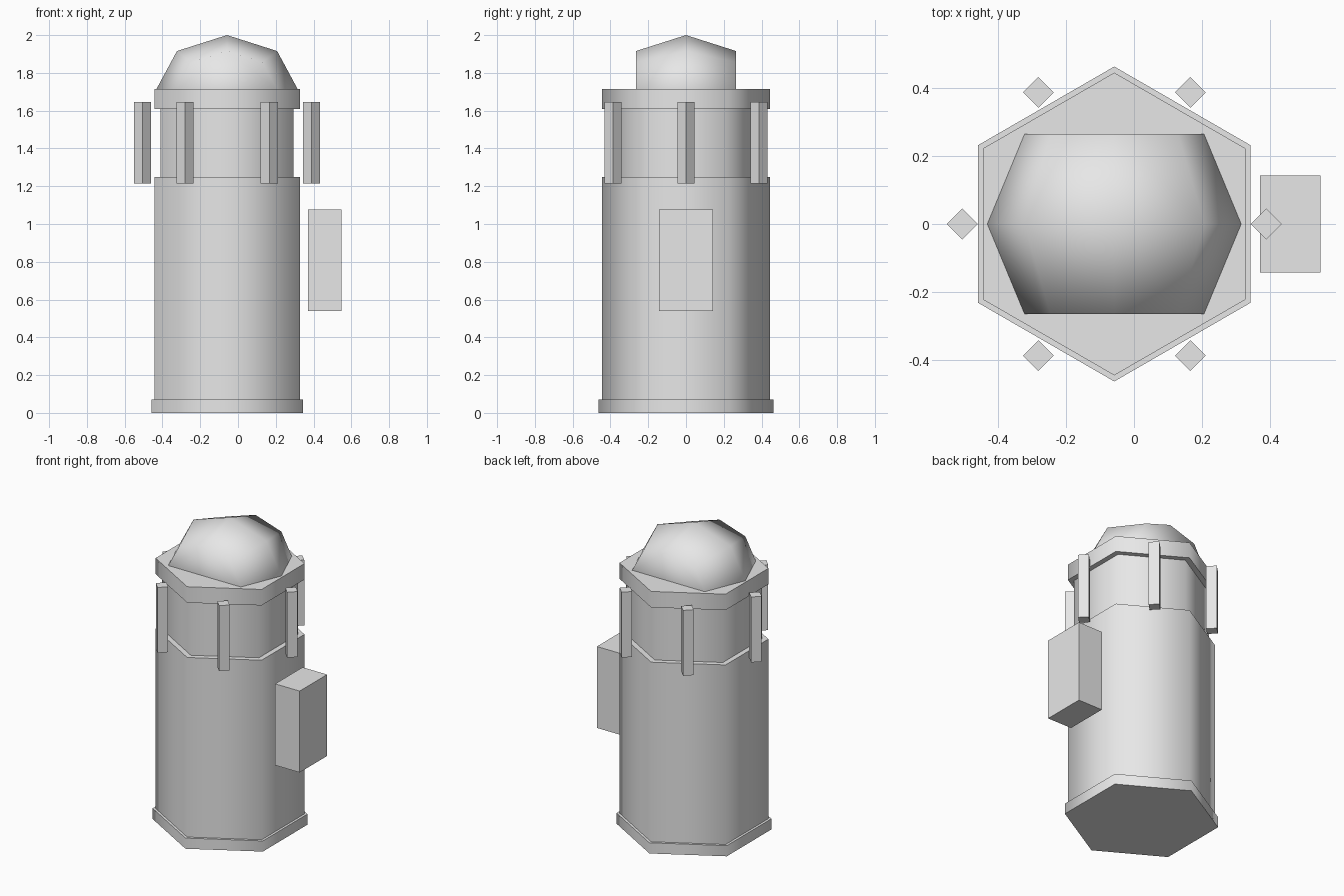
import bpy, bmesh, math
from mathutils import Matrix

cube = bpy.data.objects.get("Cube")
if cube:
    bpy.data.objects.remove(cube, do_unlink=True)

CX = -0.058  # tower axis

grey = bpy.data.materials.new("light_grey")
grey.use_nodes = True
grey.diffuse_color = (0.8, 0.8, 0.8, 1)
grey.node_tree.nodes["Principled BSDF"].inputs["Base Color"].default_value = (0.8, 0.8, 0.8, 1)


def finish(name, bm, smooth=True):
    bmesh.ops.recalc_face_normals(bm, faces=bm.faces)
    mesh = bpy.data.meshes.new(name)
    bm.to_mesh(mesh)
    bm.free()
    obj = bpy.data.objects.new(name, mesh)
    bpy.context.collection.objects.link(obj)
    mesh.materials.append(grey)
    if smooth:
        bpy.ops.object.select_all(action='DESELECT')
        obj.select_set(True)
        bpy.context.view_layer.objects.active = obj
        bpy.ops.object.shade_smooth_by_angle(angle=math.radians(80))
    return obj


def hex_drum(name, radius, z0, z1):
    """Six-sided drum with corners pointing along y."""
    bm = bmesh.new()
    turn = Matrix.Translation((CX, 0, (z0 + z1) / 2)) @ Matrix.Rotation(math.radians(90), 4, 'Z')
    bmesh.ops.create_cone(bm, cap_ends=True, segments=6, radius1=radius, radius2=radius,
                          depth=z1 - z0, matrix=turn)
    # put a corner on the y axis whatever the starting angle
    first = bm.verts[:][0].co
    angle = math.atan2(first.y, first.x - CX)
    bmesh.ops.rotate(bm, verts=bm.verts, cent=(CX, 0, 0),
                     matrix=Matrix.Rotation(math.pi / 2 - angle, 3, 'Z'))
    return finish(name, bm)


def block(name, centre, size, turn=0):
    bm = bmesh.new()
    bmesh.ops.create_cube(bm, size=1, matrix=Matrix.Translation(centre)
                          @ Matrix.Rotation(turn, 4, 'Z') @ Matrix.Diagonal((*size, 1)))
    return finish(name, bm, smooth=False)


# Stacked tower drums
hex_drum("base_plinth", 0.463, 0, 0.07)
hex_drum("tower_body", 0.445, 0.07, 1.25)
hex_drum("tower_neck", 0.407, 1.25, 1.61)
hex_drum("roof_slab", 0.445, 1.61, 1.715)

# Dome: coarse sphere lying along y, with both poles cut flat
bm = bmesh.new()
bmesh.ops.create_uvsphere(bm, u_segments=8, v_segments=4, radius=0.375)
poles = [v for v in bm.verts if abs(v.co.z) > 0.37]
bmesh.ops.delete(bm, geom=poles, context='VERTS')
bmesh.ops.holes_fill(bm, edges=[e for e in bm.edges if e.is_boundary], sides=0)
bmesh.ops.rotate(bm, verts=bm.verts, matrix=Matrix.Rotation(math.pi / 2, 3, 'X'))
bmesh.ops.scale(bm, verts=bm.verts, vec=(1, 1, 0.288 / 0.375))
bmesh.ops.translate(bm, verts=bm.verts, vec=(CX, 0, 1.712))
finish("dome", bm)

# Ring of diamond-section posts
for i in range(6):
    a = i * math.pi / 3
    block(f"post_{i + 1}", (CX + 0.447 * math.cos(a), 0.447 * math.sin(a), 1.43),
          (0.064, 0.064, 0.43), math.pi / 4)

# Box standing off the left side
block("side_box", (0.459, 0, 0.808), (0.178, 0.285, 0.535))
